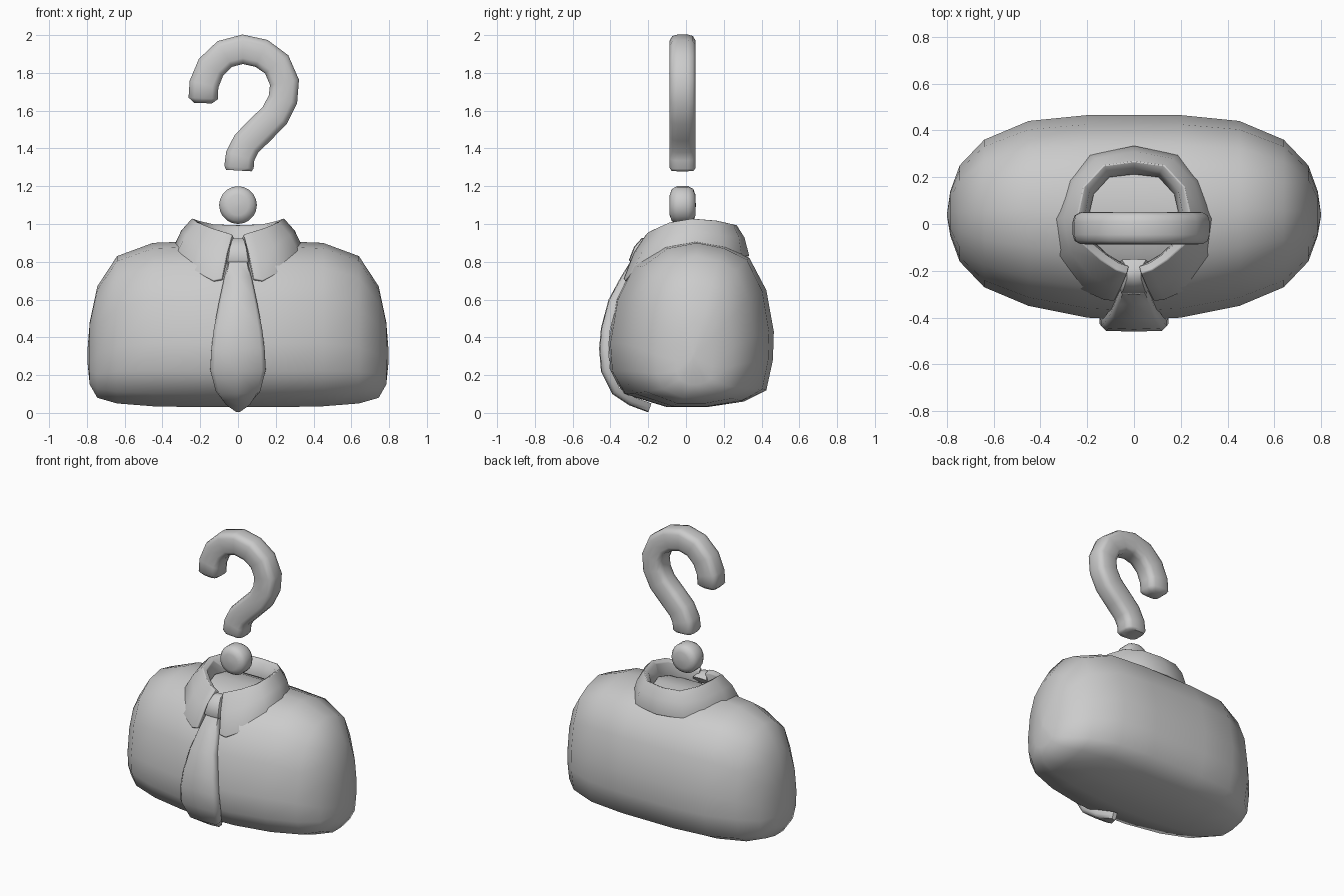
import bpy, bmesh, math
from mathutils import Vector

cube = bpy.data.objects.get("Cube")
if cube:
    bpy.data.objects.remove(cube, do_unlink=True)

grey = bpy.data.materials.new("plain grey")
grey.use_nodes = True
COLOUR = (0.6, 0.6, 0.6, 1)
grey.diffuse_color = COLOUR
grey.node_tree.nodes["Principled BSDF"].inputs["Base Color"].default_value = COLOUR


def loft(name, rings, closed=True, caps=True, angle=55):
    """Skin a list of equal-length point rings."""
    bm = bmesh.new()
    rows = [[bm.verts.new(p) for p in ring] for ring in rings]
    n = len(rows[0])
    for a, b in zip(rows, rows[1:]):
        for i in range(n if closed else n - 1):
            j = (i + 1) % n
            bm.faces.new((a[i], a[j], b[j], b[i]))
    if caps:
        bm.faces.new(rows[0])
        bm.faces.new(rows[-1])
    bmesh.ops.remove_doubles(bm, verts=bm.verts, dist=0.0005)
    bmesh.ops.recalc_face_normals(bm, faces=bm.faces)
    mesh = bpy.data.meshes.new(name)
    bm.to_mesh(mesh)
    bm.free()
    mesh.materials.append(grey)
    ob = bpy.data.objects.new(name, mesh)
    bpy.context.collection.objects.link(ob)
    bpy.ops.object.select_all(action="DESELECT")
    ob.select_set(True)
    bpy.context.view_layer.objects.active = ob
    bpy.ops.object.shade_smooth_by_angle(angle=math.radians(angle))
    return ob


def tangents(path):
    last = len(path) - 1
    return [(path[min(i + 1, last)] - path[max(i - 1, 0)]).normalized()
            for i in range(last + 1)]


# Body: side profile (y, z) fitted between the limits at each x
side = [(0.04, 0.91), (0.2, 0.88), (0.33, 0.82), (0.42, 0.65), (0.46, 0.43),
        (0.455, 0.28), (0.42, 0.12), (0.3, 0.06), (0.1, 0.03), (-0.1, 0.03),
        (-0.33, 0.1), (-0.4, 0.22), (-0.41, 0.37), (-0.37, 0.6),
        (-0.28, 0.78), (-0.13, 0.88)]
# x, y min, y max, z min, z max
stations = [(0, -0.41, 0.465, 0.03, 0.91), (0.2, -0.4, 0.465, 0.03, 0.91),
            (0.45, -0.35, 0.44, 0.035, 0.9), (0.64, -0.27, 0.36, 0.05, 0.83),
            (0.745, -0.16, 0.25, 0.08, 0.67), (0.785, -0.05, 0.14, 0.15, 0.48),
            (0.798, 0.03, 0.05, 0.28, 0.32)]
both = [(-s[0], *s[1:]) for s in stations[:0:-1]] + stations
body = [[(x, y0 + (y + 0.41) / 0.87 * (y1 - y0), z0 + (z - 0.03) / 0.88 * (z1 - z0))
         for y, z in side] for x, y0, y1, z0, z1 in both]
loft("shirt_body", body, angle=80)


# Tie parts: chamfered ribbon along rows of (y, z, half width)
def ribbon(name, rows, depth):
    path = [Vector((0, y, z)) for y, z, w in rows]
    rings = []
    for p, t, (y, z, w) in zip(path, tangents(path), rows):
        inward = Vector((0, -t.z, t.y))
        section = [(-1, 1), (-1, 0.5), (-0.85, 0.08), (0, 0), (0.85, 0.08), (1, 0.5), (1, 1)]
        rings.append([p + inward * (d * depth) + Vector((w * s, 0, 0)) for s, d in section])
    loft(name, rings)


ribbon("tie_blade", [(-0.27, 0.84, 0.045), (-0.295, 0.8, 0.055), (-0.345, 0.72, 0.075),
                     (-0.41, 0.6, 0.1), (-0.45, 0.45, 0.128), (-0.46, 0.34, 0.141),
                     (-0.45, 0.22, 0.147), (-0.39, 0.1, 0.118), (-0.3, 0.04, 0.075),
                     (-0.2, 0.003, 0.015)], 0.05)
ribbon("tie_knot", [(-0.15, 0.9, 0.06), (-0.19, 0.925, 0.035), (-0.235, 0.925, 0.035),
                    (-0.275, 0.88, 0.05), (-0.302, 0.81, 0.062), (-0.29, 0.79, 0.06)], 0.05)

# Collar: folded sheet from crest to hem, mirrored and thickened
crest_hem = [((0, 0.25, 0.985), (0, 0.335, 0.83)),
             ((0.12, 0.235, 0.99), (0.19, 0.295, 0.83)),
             ((0.2, 0.15, 1.01), (0.285, 0.19, 0.83)),
             ((0.225, 0.03, 1.02), (0.345, 0.02, 0.87)),
             ((0.2, -0.08, 1.0), (0.325, -0.14, 0.84)),
             ((0.13, -0.14, 0.97), (0.23, -0.28, 0.75)),
             ((0.07, -0.18, 0.95), (0.13, -0.325, 0.7)),
             ((0.025, -0.195, 0.935), (0.085, -0.33, 0.71))]
sheet = []
for crest, hem in crest_hem:
    a, b = Vector(crest), Vector(hem)
    out = Vector((b.x, b.y, 0.2)).normalized()
    fold = a.lerp(b, 0.25) - out * 0.07
    fold.z = a.z - 0.1
    sheet.append([fold, a - out * 0.015, a + out * 0.02,
                  a.lerp(b, 0.45) + out * 0.025, b])
half = sheet[1:]
mirrored = [[Vector((-p.x, p.y, p.z)) for p in row] for row in half[::-1]]
collar = loft("collar", mirrored + sheet, closed=False, caps=False, angle=70)
solid = collar.modifiers.new("thickness", "SOLIDIFY")
solid.thickness = 0.04
solid.offset = -1
bevel = collar.modifiers.new("soft_edges", "BEVEL")
bevel.width = 0.012
bevel.segments = 2
bevel.limit_method = "ANGLE"
bevel.angle_limit = math.radians(50)

# Question hook: rounded-box section swept along a curl
MID_Y = -0.018
curl = [(-0.185, 1.64), (-0.184, 1.665), (-0.18, 1.74), (-0.143, 1.83), (-0.07, 1.9),
        (0.025, 1.925), (0.125, 1.903), (0.205, 1.845), (0.246, 1.75), (0.238, 1.66),
        (0.195, 1.575), (0.115, 1.495), (0.045, 1.425), (0.012, 1.36),
        (0.005, 1.3), (0.004, 1.283)]
path = [Vector((x, 0, z)) for x, z in curl]
section = [(1, 0.4), (0.9, 0.8), (0.6, 1), (0, 1.02)]
section += [(-a, b) for a, b in section[-2::-1]]
section += [(a, -b) for a, b in section[::-1]]
rings = []
for i, (p, t) in enumerate(zip(path, tangents(path))):
    size = {0: 0.6, len(path) - 1: 0.85}.get(i, 1)
    normal = Vector((t.z, 0, -t.x))
    rings.append([p + normal * (a * 0.078 * size) + Vector((0, MID_Y + b * 0.068 * size, 0))
                  for a, b in section])
loft("question_hook", rings)

# Question dot: rounded disc turned about the y axis
disc = [(0.001, -0.07), (0.055, -0.068), (0.085, -0.057), (0.1, -0.03)]
disc += [(r, -y) for r, y in disc[::-1]]
turn = [math.tau * k / 20 for k in range(20)]
loft("question_dot", [[(r * math.cos(a), MID_Y + y, 1.1 + r * math.sin(a)) for a in turn]
                      for r, y in disc], angle=80)
